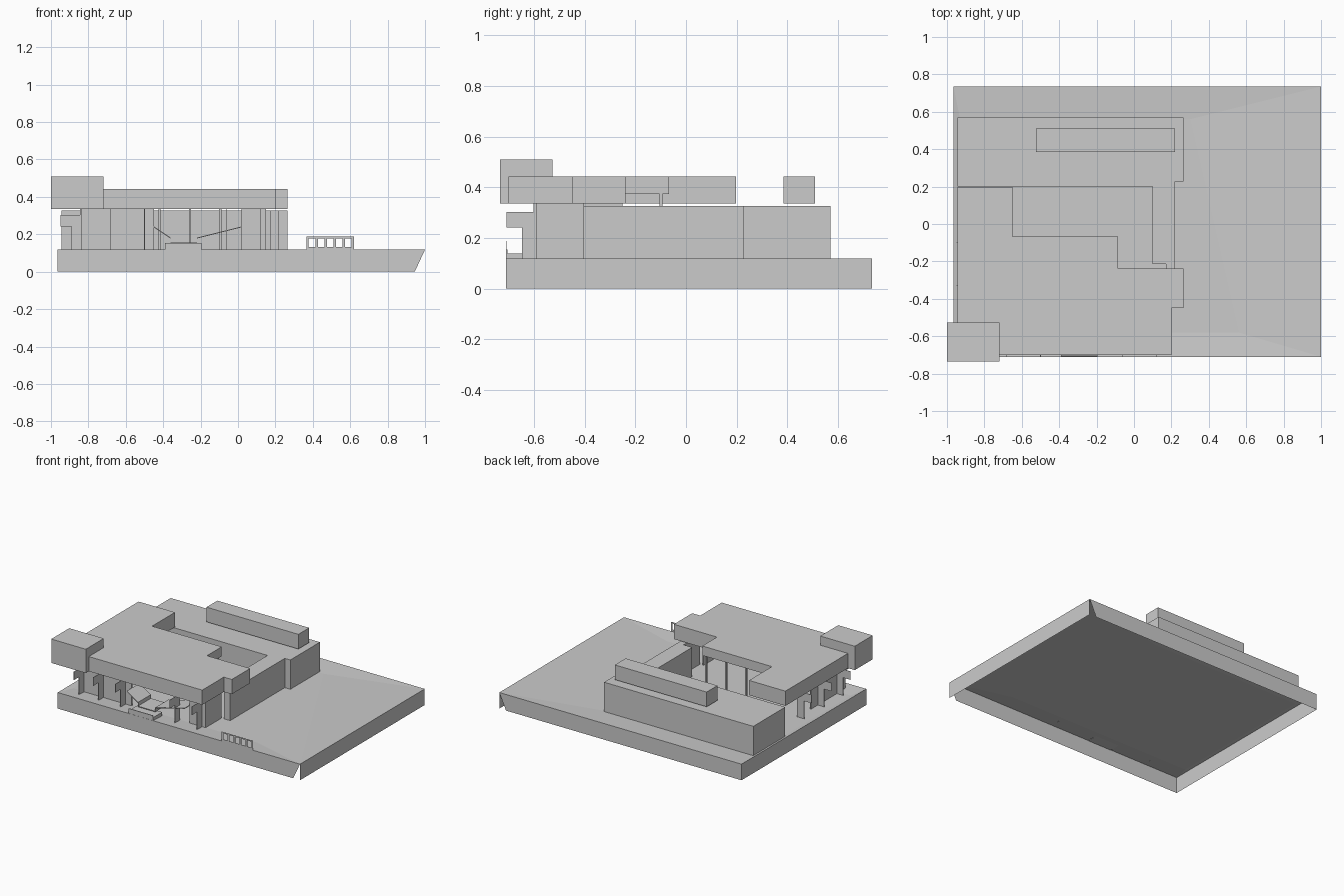
import bpy
import bmesh
from mathutils import Vector

cube = bpy.data.objects.get("Cube")
if cube:
    bpy.data.objects.remove(cube, do_unlink=True)

grey = bpy.data.materials.new("plain grey")
grey.use_nodes = True
grey.diffuse_color = (0.6, 0.6, 0.6, 1)
grey.node_tree.nodes["Principled BSDF"].inputs["Base Color"].default_value = (0.6, 0.6, 0.6, 1)


def finish(name, bm):
    mesh = bpy.data.meshes.new(name)
    bm.to_mesh(mesh)
    bm.free()
    mesh.materials.append(grey)
    obj = bpy.data.objects.new(name, mesh)
    bpy.context.collection.objects.link(obj)
    return obj


def extrude(name, points, shift):
    """Solid made by pushing a flat outline along a vector."""
    bm = bmesh.new()
    face = bm.faces.new([bm.verts.new(p) for p in points])
    result = bmesh.ops.extrude_face_region(bm, geom=[face], use_keep_orig=True)
    moved = [g for g in result["geom"] if isinstance(g, bmesh.types.BMVert)]
    bmesh.ops.translate(bm, verts=moved, vec=Vector(shift))
    bmesh.ops.recalc_face_normals(bm, faces=bm.faces)
    return finish(name, bm)


def prism(name, outline, z0, z1):
    return extrude(name, [(x, y, z0) for x, y in outline], (0, 0, z1 - z0))


def box(name, x0, x1, y0, y1, z0, z1):
    return prism(name, [(x0, y0), (x1, y0), (x1, y1), (x0, y1)], z0, z1)


# Site: a shallow dished top sheet with open-bottomed skirts, slit at the +x corners
G, LOW = 0.118, 0.109
X0, X1, Y0, Y1, CUT = -0.965, 1.0, -0.71, 0.735, 0.945
rim = [(X0, Y0, G), (X1, Y0, G), (X1, Y1, G), (X0, Y1, G)]
hollow = [(-0.93, -0.58, LOW), (0.56, -0.58, LOW), (0.3, 0.56, LOW), (-0.93, 0.56, LOW)]
faces = [hollow]
for i in range(4):
    j = (i + 1) % 4
    faces += [[rim[i], rim[j], hollow[j]], [rim[i], hollow[j], hollow[i]]]
faces += [
    [(X0, Y0, 0), (CUT, Y0, 0), (X1, Y0, G), (X0, Y0, G)],
    [(CUT, Y1, 0), (X0, Y1, 0), (X0, Y1, G), (X1, Y1, G)],
    [(X1, Y0, 0), (X1, Y1, 0), (X1, Y1, G), (X1, Y0, G)],
    [(X0, Y1, 0), (X0, Y0, 0), (X0, Y0, G), (X0, Y1, G)],
]
bm = bmesh.new()
for points in faces:
    bm.faces.new([bm.verts.new(p) for p in points])
bmesh.ops.remove_doubles(bm, verts=bm.verts, dist=0.0001)
finish("site_base", bm)

# Low rear wing with its side arm, and the long box on top
B = LOW + 0.003
prism("rear_wing", [(-0.945, 0.2), (0.1, 0.2), (0.1, -0.215), (0.17, -0.215),
                    (0.17, -0.405), (0.22, -0.405), (0.22, 0.228), (0.265, 0.228),
                    (0.265, 0.57), (-0.945, 0.57)], B, 0.327)
box("rooftop_box", -0.525, 0.22, 0.385, 0.51, 0.335, 0.443)

# Main roof around the courtyard, raised strip and corner block
prism("main_roof", [(-0.945, -0.7), (0.2, -0.7), (0.2, -0.45), (0.265, -0.45),
                    (0.265, -0.238), (-0.65, -0.238), (-0.65, 0.198), (-0.945, 0.198)],
      0.335, 0.443)
box("courtyard_canopy", -0.65, -0.085, -0.238, -0.067, 0.374, 0.443)
box("corner_block", -1.0, -0.72, -0.735, -0.527, 0.335, 0.51)

# Thin walls under the roof, left open around the entrance
box("front_wall_right", -0.84, -0.45, -0.59, -0.58, B, 0.335)
box("front_wall_left", 0.02, 0.15, -0.59, -0.58, B, 0.335)
box("side_wall_right", -0.84, -0.83, -0.58, -0.25, B, 0.335)
box("side_wall_left", 0.14, 0.15, -0.58, -0.405, B, 0.335)

# Courtyard posts
for i, x in enumerate((-0.42, -0.257, -0.095)):
    box(f"courtyard_post_{i + 1}", x - 0.006, x + 0.006, -0.105, -0.093, B, 0.374)

# Bracket fins: first value is the distance out from the wall line, second the height
fin = [(0, B), (0.06, B), (0.06, 0.242), (0.12, 0.242), (0.12, 0.303),
       (0.015, 0.303), (0.015, 0.335), (0, 0.335)]
T = 0.003
for i, x in enumerate((-0.837, -0.68, -0.5, -0.06, 0.12)):
    extrude(f"front_fin_{i + 1}", [(x - T / 2, -0.588 - o, z) for o, z in fin], (T, 0, 0))
for i, y in enumerate((-0.1, -0.33, -0.55)):
    extrude(f"side_fin_{i + 1}", [(-0.83 - o, y - T / 2, z) for o, z in fin], (0, T, 0))

# Dipping entrance scoop with a basin below it
dip = [(-0.45, 0.242), (-0.36, 0.182), (-0.36, 0.155),
       (-0.22, 0.155), (-0.22, 0.182), (0.02, 0.242)]
lower = [(x, z - 0.005) for x, z in reversed(dip)]
extrude("entrance_scoop", [(x, -0.645, z) for x, z in dip + lower], (0, 0.15, 0))
box("basin_floor", -0.39, -0.195, -0.704, -0.6, B, 0.138)
box("basin_front", -0.39, -0.195, -0.709, -0.704, G, 0.154)

# Low open railing at the front edge
RY0, RY1 = -0.71, -0.709
box("railing_bottom", 0.365, 0.62, RY0, RY1, G, 0.133)
box("railing_top", 0.365, 0.62, RY0, RY1, 0.177, 0.187)
for i in range(6):
    x = 0.365 + i * 0.0484
    box(f"railing_post_{i + 1}", x, x + 0.013, RY0, RY1, 0.133, 0.177)
